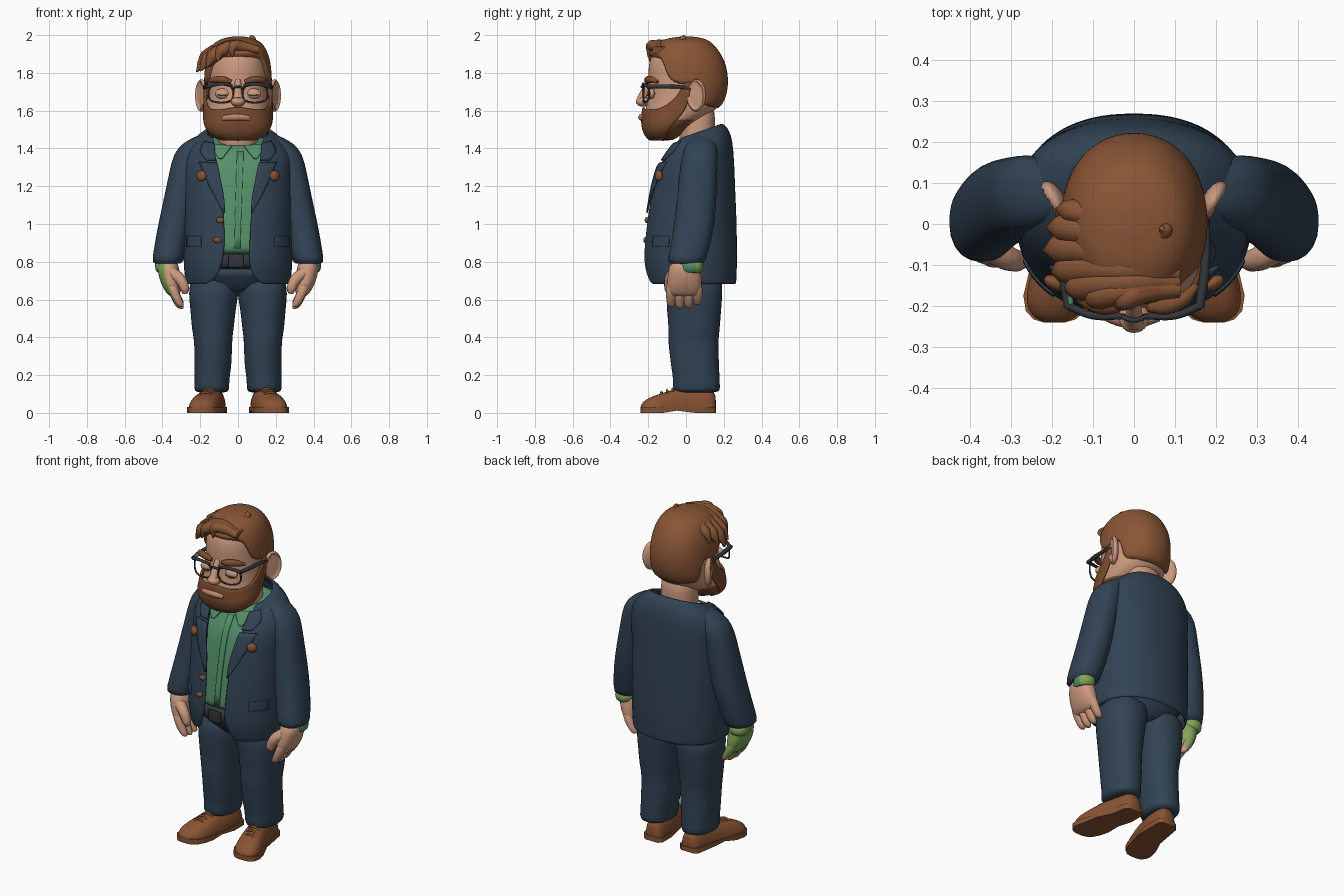
import bpy, bmesh, math
from math import sin, cos, pi, radians
from mathutils import Vector, Matrix, Euler

if "Cube" in bpy.data.objects:
    bpy.data.objects.remove(bpy.data.objects["Cube"])


def material(name, *rgb):
    m = bpy.data.materials.new(name)
    m.use_nodes = True
    m.diffuse_color = (*rgb, 1)
    m.node_tree.nodes["Principled BSDF"].inputs["Base Color"].default_value = (*rgb, 1)
    return m


skin = material("skin", .6, .32, .21)
hair = material("hair brown", .25, .092, .036)
beard = material("beard brown", .2, .072, .028)
leather = material("shoe leather", .25, .088, .034)
navy = material("navy cloth", .031, .055, .088)
green = material("shirt green", .09, .28, .14)
lime = material("lime", .22, .38, .1)
dark = material("dark grey", .035, .036, .045)
lip = material("lip", .5, .23, .155)


def finish(name, bm, mats, sub=0, thick=0, paint=None):
    bmesh.ops.recalc_face_normals(bm, faces=bm.faces)
    for f in bm.faces:
        f.smooth = True
        if paint:
            f.material_index = int(paint(f.calc_center_median(), f.normal))
    me = bpy.data.meshes.new(name)
    bm.to_mesh(me)
    bm.free()
    me.set_sharp_from_angle(angle=radians(60))
    ob = bpy.data.objects.new(name, me)
    bpy.context.collection.objects.link(ob)
    for m in mats if isinstance(mats, tuple) else (mats,):
        me.materials.append(m)
    if thick:
        mod = ob.modifiers.new("thickness", 'SOLIDIFY')
        mod.thickness, mod.offset = thick, 0
    if sub:
        mod = ob.modifiers.new("smooth", 'SUBSURF')
        mod.levels = mod.render_levels = sub


def grid(name, rows, mats, wrap=True, sub=1, **kw):
    """Skin rows of points; wrapped rows become a capped loft."""
    bm = bmesh.new()
    vs = [[bm.verts.new(p) for p in r] for r in rows]
    n = len(vs[0])
    for a, b in zip(vs, vs[1:]):
        for i in range(n if wrap else n - 1):
            j = (i + 1) % n
            bm.faces.new((a[i], a[j], b[j], b[i]))
    if wrap:
        bm.faces.new(vs[0])
        bm.faces.new(vs[-1])
    finish(name, bm, mats, sub, **kw)


def spow(v, e):
    return math.copysign(abs(v) ** e, v)


def circle(n):
    return [2 * pi * i / n for i in range(n)]


def loft(name, rings, mats, s=1, n=20, e=.9, **kw):
    """Horizontal rings: x, y, z, half width, half depth."""
    grid(name, [[(s * (x + rx * spow(cos(a), e)), y + ry * spow(sin(a), e), z) for a in circle(n)]
                for x, y, z, rx, ry in rings], mats, **kw)


def tube(name, pts, radii, mat, s=1, closed=False):
    cu = bpy.data.curves.new(name, 'CURVE')
    cu.dimensions, cu.bevel_depth, cu.bevel_resolution = '3D', 1, 3
    cu.resolution_u, cu.use_fill_caps = 6, True
    sp = cu.splines.new('BEZIER')
    sp.bezier_points.add(len(pts) - 1)
    for i, (b, p) in enumerate(zip(sp.bezier_points, pts)):
        b.co = (s * p[0], p[1], p[2])
        b.radius = radii[min(i, len(radii) - 1)]
        b.handle_left_type = b.handle_right_type = 'AUTO'
    sp.use_cyclic_u = closed
    ob = bpy.data.objects.new(name, cu)
    cu.materials.append(mat)
    bpy.context.collection.objects.link(ob)


def ball(name, loc, scale, mat, turn=0, dent=0):
    bm = bmesh.new()
    bmesh.ops.create_uvsphere(bm, u_segments=24, v_segments=14, radius=1)
    for v in bm.verts:
        if v.co.x * dent > .6:
            v.co.x *= .25
    bm.transform(Matrix.LocRotScale(Vector(loc), Euler((0, 0, turn)), Vector(scale)))
    finish(name, bm, mat)


def sample(t, z):
    """Smooth interpolation of a table keyed by its first column."""
    z = min(max(z, t[0][0]), t[-1][0])
    i = max(k for k in range(len(t) - 1) if t[k][0] <= z)
    h = t[i + 1][0] - t[i][0]
    u = (z - t[i][0]) / h

    def slope(k, c):
        a, b = t[max(k - 1, 0)], t[min(k + 1, len(t) - 1)]
        return (b[c] - a[c]) / (b[0] - a[0])
    return [t[i][c] + (t[i + 1][c] - t[i][c]) * u * u * (3 - 2 * u)
            + h * u * (1 - u) * ((1 - u) * slope(i, c) - u * slope(i + 1, c))
            for c in range(1, len(t[0]))]


def surf(t, a, z, off, e):
    """Point on a body; angle 0 is the front, then towards +x."""
    rx, yf, yb = sample(t, z)
    return Vector(((rx + off) * spow(sin(a), e),
                   (yf + yb) / 2 - ((yb - yf) / 2 + off) * spow(cos(a), e), z))


# Body tables: height, half width, front y, back y
HEAD = [(1.44, .06, -.17, -.07), (1.47, .125, -.2, -.03), (1.52, .16, -.217, .03),
        (1.58, .167, -.217, .13), (1.65, .164, -.207, .185), (1.75, .162, -.2, .205),
        (1.85, .154, -.195, .19), (1.91, .134, -.17, .155), (1.95, .102, -.125, .115),
        (1.972, .057, -.07, .07), (1.98, .012, -.01, .02)]
COAT = [(.68, .27, -.195, .258), (.8, .28, -.218, .262), (1, .28, -.205, .26),
        (1.2, .28, -.175, .252), (1.3, .28, -.15, .248), (1.37, .275, -.122, .242),
        (1.42, .25, -.1, .233), (1.46, .205, -.08, .215), (1.49, .16, -.06, .185)]
# Coat opening: height, right edge, left edge
GAP = [(.68, -.17, .13), (.7, -.125, .095), (.78, -.088, .062), (.9, -.07, .06),
       (1.1, -.08, .075), (1.3, -.105, .108), (1.42, -.122, .13), (1.49, -.13, .13)]


def skull(a, z, off=0):
    return surf(HEAD, a, z, off, .94)


def coat(a, z, off=0):
    p = surf(COAT, a, z, off, .87)
    p.z += max(0, z - 1.3) * 1.9 * (p.y - .07)
    return p


def coat_angle(x, z, off=0):
    r = sample(COAT, z)[0] + off
    return math.copysign(math.asin(min(1, abs(x) / r) ** (1 / .87)), x)


def span(a, b, n):
    return [a + (b - a) * i / n for i in range(n + 1)]


def patch(name, table, mat, off, s=1, thick=.008):
    """Cloth piece lying on the coat front; rows of height, x, x."""
    rows = []
    for z in span(table[0][0], table[-1][0], 8):
        x0, x1 = sample(table, z)
        rows.append([coat(coat_angle(s * x, z, off), z, off) for x in span(x0, x1, 6)])
    grid(name, rows, mat, wrap=False, sub=0, thick=thick)


def coat_rows(zs, off):
    return [[coat(a, z, off) for a in circle(40)] for z in zs]


# Jacket, shirt, belt
rows = []
for z in span(.68, 1.49, 26):
    lo, hi = (coat_angle(x, z) for x in sample(GAP, z))
    rows.append([coat(a, z) for a in span(hi, 2 * pi + lo, 48)])
grid("jacket", rows, navy, wrap=False, thick=.016)
grid("shirt", coat_rows(span(.83, 1.45, 14), -.022), green)
grid("belt", coat_rows(span(.755, .855, 3), -.016), dark)
patch("belt_buckle", [(.77, -.05, .03), (.84, -.05, .03)], dark, -.008)
patch("shirt_placket", [(.87, -.02, .012), (1.42, -.005, .03)], green, -.019)
for z, x in (1.02, -.09), (.915, -.105):
    p = coat(coat_angle(x, z), z, .012)
    ball("jacket_button", p, (.02, .012, .016), leather)

# Hips and neck
loft("hips", [(0, .045, .63, .05, .1), (0, .045, .67, .17, .135), (0, .04, .72, .245, .16),
              (0, .03, .78, .255, .2)], navy, n=28)
loft("neck", [(0, .06, z, .105, .095) for z in (1.36, 1.45, 1.54, 1.64)], skin)


def hand_paint(c, n):
    """The right hand is lime on its outer and rear faces."""
    return c.x < 0 and c.z > .6 and (n.x < -.45 or n.y > .3)


for s, side in (1, "left_"), (-1, "right_"):
    # Lapel, collar, pocket and flower
    patch(side + "lapel", [(1.06, .068, .075), (1.15, .075, .125), (1.25, .095, .175),
                           (1.34, .11, .205)], navy, .013, s)
    patch(side + "collar", [(1.36, .115, .17), (1.42, .122, .2), (1.47, .125, .175)], navy, .015, s)
    patch(side + "pocket_flap", [(.88, .195, .268), (.935, .195, .268)], navy, .009, s)
    patch(side + "shirt_collar", [(1.37, .085, .1), (1.42, .055, .13), (1.46, .03, .14)],
          green, -.004, s)
    p = coat(coat_angle(s * .18, 1.255), 1.255, .022)
    ball(side + "lapel_flower", p, (.028, .017, .028), leather, s * .5)
    # Sleeve, cuff, hand
    loft(side + "sleeve", [(.17, .085, 1.475, .035, .04), (.225, .08, 1.43, .07, .08),
                           (.26, .075, 1.37, .084, .096), (.28, .066, 1.28, .083, .1),
                           (.315, .055, 1.1, .086, .107), (.345, .038, .95, .088, .108),
                           (.372, .004, .81, .084, .102), (.373, .002, .785, .08, .098)], navy, s)
    loft(side + "cuff", [(.38, .03, .82, .06, .06), (.384, .03, .77, .058, .064),
                         (.382, .028, .735, .05, .057)], (green, lime), s,
         paint=lambda c, n: n.y > .2 or c.x < 0)
    loft(side + "palm", [(.372, -.01, .81, .055, .075), (.368, -.008, .75, .059, .086),
                         (.357, -.008, .69, .055, .095), (.343, -.01, .64, .041, .09),
                         (.336, -.01, .615, .026, .075)], (skin, lime), s, paint=hand_paint)
    for i, tip in enumerate((.56, .55, .553, .57)):
        y = -.08 + .047 * i
        loft(side + "finger", [(.355, y, .69, .03, .028), (.337, y, .63, .029, .028),
                               (.316, y, tip + .03, .026, .025), (.305, y, tip + .008, .02, .019),
                               (.3, y, tip, .01, .01)], (skin, lime), s, n=12, e=1, paint=hand_paint)
    tube(side + "thumb", [(.35, -.06, .74), (.305, -.085, .705), (.282, -.09, .655), (.28, -.09, .63)],
         [.034, .03, .025, .012], skin, s)
    # Trouser leg
    loft(side + "trouser_leg", [(.138, .058, .105, .086, .118), (.14, .056, .125, .095, .127),
                                (.137, .054, .19, .092, .124), (.134, .05, .23, .099, .128),
                                (.131, .042, .32, .1, .131), (.132, .038, .4, .103, .136),
                                (.134, .044, .44, .112, .136), (.132, .042, .54, .12, .145),
                                (.13, .045, .63, .134, .15), (.12, .045, .74, .135, .152)],
         navy, s)
    # Shoe: y, centre x, half width, height
    steps = [(.16, .12, .035, .09), (.142, .122, .058, .125), (.05, .13, .066, .135),
             (-.05, .15, .074, .13), (-.12, .17, .082, .108), (-.175, .184, .081, .09),
             (-.212, .191, .068, .072), (-.233, .194, .046, .052), (-.241, .195, .018, .035)]
    ring = circle(20)
    grid(side + "shoe", [[(s * (x + w * spow(cos(a), .7)), y, .022 + (h - .022) * max(sin(a), -.05))
                          for a in ring] for y, x, w, h in steps], leather)
    grid(side + "sole", [[(s * (x + (w + .005) * k), y, z) for k, z in
                          ((-1, .012 * (y == -.05)), (1, .012 * (y == -.05)), (1, .03), (-1, .03))]
                         for y, x, w, h in steps], leather, sub=0)
    for y, x, z in (-.07, .157, .128), (-.1, .165, .119), (-.13, .172, .109):
        tube(side + "lace", [(x - .035, y, z - .018), (x, y, z), (x + .035, y, z - .018)],
             [.007], beard, s)
    # Ear, eyelid, brow
    ball(side + "ear", (s * .193, .055, 1.68), (.027, .055, .086), skin, -s * .5, s)
    ball(side + "eyelid", (s * .082, -.182, 1.69), (.04, .02, .027), skin)
    tube(side + "eye_slit", [(s * .055, -.199, 1.684), (s * .082, -.203, 1.68), (s * .11, -.196, 1.684)],
         [.003], beard)
    tube(side + "brow", [(.035, -.203, 1.752), (.075, -.202, 1.762), (.12, -.184, 1.764),
                         (.152, -.15, 1.752)], [.012, .02, .018, .009], beard, s)
    # Spectacles
    lens = [(.09 + .066 * spow(cos(a), .7), -.224 + .03 * max(0, cos(a)), 1.69 + .046 * spow(sin(a), .7))
            for a in ring[::2]]
    tube(side + "lens_rim", lens, [.005], dark, s, True)
    tube(side + "rim_top", [(.03, -.226, 1.735), (.1, -.224, 1.741), (.16, -.2, 1.728)],
         [.007, .009, .01], dark, s)
    tube(side + "spectacle_arm", [(.16, -.205, 1.728), (.172, -.12, 1.728), (.176, .01, 1.718),
                                  (.174, .05, 1.7)], [.011, .012, .009, .006], dark, s)
tube("spectacle_bridge", [(-.03, -.226, 1.72), (0, -.235, 1.727), (.03, -.226, 1.72)], [.006], dark)
tube("spectacle_arm_lining", [(-.156, -.195, 1.73), (-.164, -.13, 1.73)], [.009], green)

# Head with bearded underside
grid("head", [[skull(a, z) for a in circle(40)] for z in span(1.44, 1.98, 24)], (skin, beard),
     paint=lambda c, n: c.z < 1.56 and c.y < .02)

# Beard: upper edge by angle from the front
EDGE = [(0, 1.622), (30, 1.607), (55, 1.612), (70, 1.64), (81, 1.69), (88, 1.75), (96, 1.755)]
rows = []
for d in span(-96, 96, 40):
    top = sample(EDGE, abs(d))[0]
    rows.append([skull(radians(d), z, .012) for z in span(1.442, top, 10)])
grid("beard", rows, beard, wrap=False, thick=.014)
tube("lips", [(-.08, -.217, 1.56), (-.03, -.233, 1.564), (.02, -.233, 1.564), (.06, -.224, 1.56)],
     [.014, .018, .018, .014], lip)
tube("nose_bridge", [(0, -.19, 1.76), (0, -.215, 1.71), (0, -.236, 1.66)], [.016, .02, .026], skin)
ball("nose_tip", (0, -.228, 1.648), (.037, .038, .027), skin)

# Hair cap: lower edge by angle from the front
LINE = [(0, 1.89), (45, 1.88), (56, 1.85), (66, 1.76), (90, 1.725), (108, 1.735),
        (120, 1.62), (150, 1.59), (180, 1.585)]
rows = []
for t in span(0, 1, 16):
    row = []
    for i, a in enumerate(circle(60)):
        low = sample(LINE, min(i, 60 - i) * 6)[0]
        z = low + (1.98 - low) * (1 - (1 - t) ** 2)
        p = skull(a, z, .018)
        p.z += .012 * min(1, max(0, (z - 1.85) / .1))
        row.append(p)
    rows.append(row)
grid("hair_cap", rows, hair)

# Swept fringe locks and cowlick
for x, y, z, r in ((-.19, .035, 1.85, .03), (-.212, -.01, 1.83, .036), (-.22, -.065, 1.805, .04),
                   (-.2, -.12, 1.81, .04), (-.165, -.165, 1.83, .038), (-.11, -.192, 1.86, .034),
                   (-.03, -.2, 1.885, .03)):
    tube("fringe_lock", [(.11, y * .5 - .06, 1.92), (x * .3 + .03, y * .7 - .025, 1.94),
                         (x * .8, y * .92, z + .055), (x, y, z)], [.02, r, r, .004], hair)
tube("cowlick", [(.055, -.02, 1.95), (.075, -.015, 1.98), (.068, -.01, 1.998)], [.026, .02, .006], hair)
